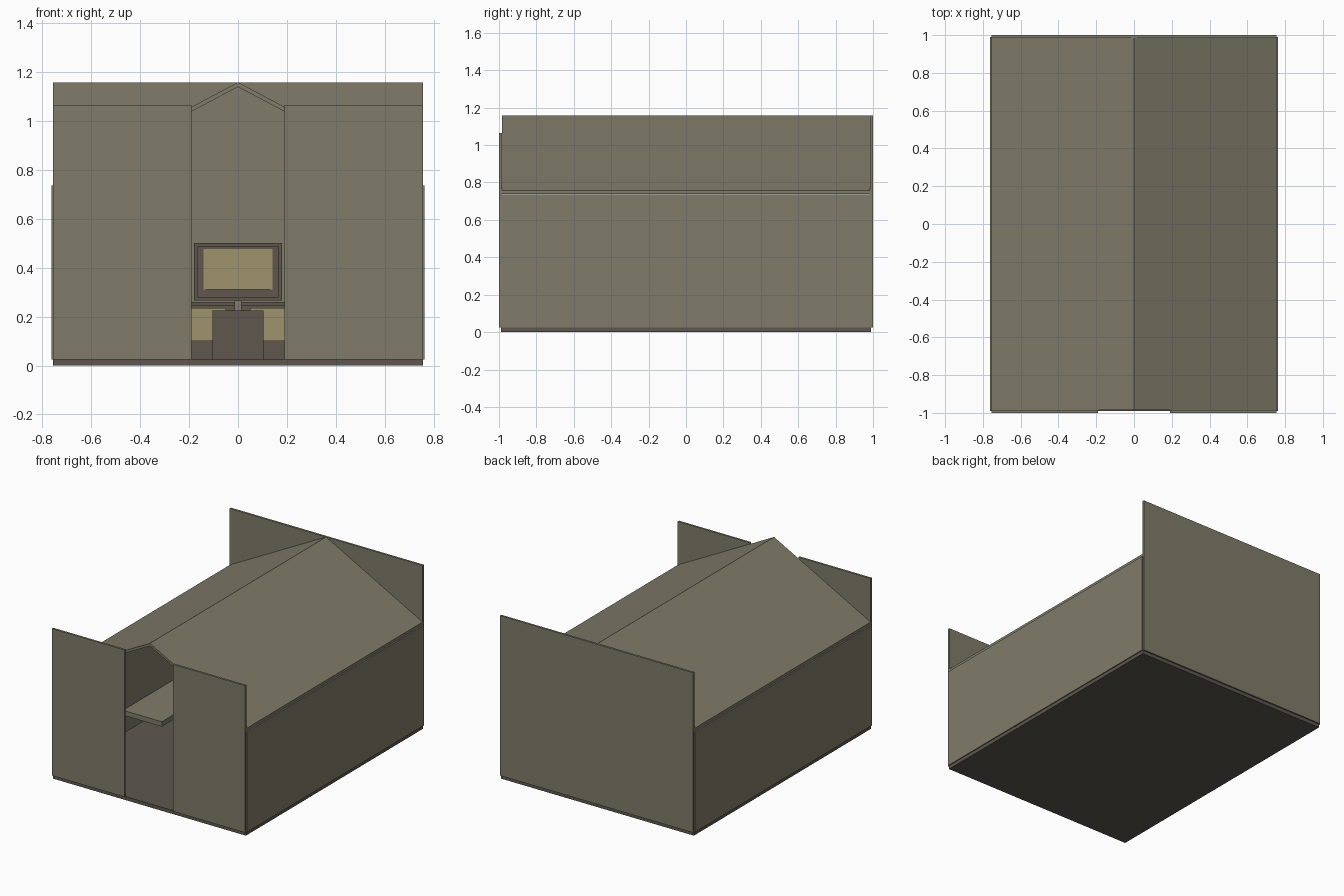
import bpy
import bmesh

cube = bpy.data.objects.get("Cube")
if cube:
    bpy.data.objects.remove(cube, do_unlink=True)


def material(name, color):
    m = bpy.data.materials.new(name)
    m.use_nodes = True
    m.diffuse_color = (*color, 1)
    m.node_tree.nodes["Principled BSDF"].inputs["Base Color"].default_value = (*color, 1)
    return m


KHAKI = material("khaki_metal", (0.216, 0.202, 0.144))
DARK = material("dark_brown", (0.112, 0.096, 0.078))
YELLOW = material("dull_yellow", (0.342, 0.296, 0.156))


def prism(name, profile, y0, y1, mat):
    """Extrude an x-z outline along y."""
    bm = bmesh.new()
    face = bm.faces.new([bm.verts.new((x, y0, z)) for x, z in profile])
    ext = bmesh.ops.extrude_face_region(bm, geom=[face])
    verts = [v for v in ext["geom"] if isinstance(v, bmesh.types.BMVert)]
    bmesh.ops.translate(bm, verts=verts, vec=(0, y1 - y0, 0))
    bmesh.ops.recalc_face_normals(bm, faces=bm.faces)
    mesh = bpy.data.meshes.new(name)
    bm.to_mesh(mesh)
    bm.free()
    mesh.materials.append(mat)
    obj = bpy.data.objects.new(name, mesh)
    bpy.context.collection.objects.link(obj)
    return obj


def box(name, x, y, z, mat):
    outline = [(x[0], z[0]), (x[1], z[0]), (x[1], z[1]), (x[0], z[1])]
    return prism(name, outline, y[0], y[1], mat)


# Shell: floor, back wall, and mirrored side walls, front panels and roof
HALF, END, INNER = 0.755, 1.0, 0.985
FLOOR, EAVE, RIDGE, THICK = 0.025, 0.757, 1.157, 0.019

box("floor", (-HALF, HALF), (-0.99, 0.99), (0, FLOOR), DARK)
box("back_wall", (-HALF, HALF), (INNER, END), (FLOOR, RIDGE), KHAKI)

for side, s in (("left", 1), ("right", -1)):
    box(side + "_side_wall", sorted((s * 0.75, s * 0.762)), (-0.99, 0.99),
        (FLOOR, 0.735), KHAKI)
    box(side + "_front_panel", sorted((s * 0.19, s * HALF)), (-END, -INNER),
        (FLOOR, 1.065), KHAKI)
    prism(side + "_roof", [(0, RIDGE), (s * HALF, EAVE), (s * HALF, EAVE - THICK),
                           (0, RIDGE - THICK)], -INNER, INNER, KHAKI)
    # Long bench fixed to the side wall
    box(side + "_bench", sorted((s * 0.447, s * 0.75)), (-0.213, 0.8),
        (0.153, 0.188), KHAKI)
    # Padded panels below the desk
    box(side + "_desk_pad", sorted((s * 0.05, s * 0.3)), (0.93, 0.95),
        (0.1, 0.235), YELLOW)

# Desk against the back wall
box("desk_base", (-0.3, 0.3), (0.95, INNER), (FLOOR, 0.245), DARK)
box("desk_top", (-0.3, 0.3), (0.75, INNER), (0.245, 0.26), DARK)

# Screen with a raised rim and a yellow face
box("screen_body", (-0.165, 0.165), (0.86, 0.9), (0.28, 0.487), DARK)
for name, x, z in (("top", (-0.18, 0.18), (0.487, 0.5)),
                   ("bottom", (-0.18, 0.18), (0.265, 0.28)),
                   ("left", (0.165, 0.18), (0.28, 0.487)),
                   ("right", (-0.18, -0.165), (0.28, 0.487))):
    box("screen_rim_" + name, x, (0.845, 0.9), z, DARK)
box("screen_face", (-0.14, 0.14), (0.855, 0.86), (0.31, 0.475), YELLOW)
box("screen_inner_face", (-0.13, 0.13), (0.85, 0.855), (0.31, 0.44), YELLOW)
box("screen_stand", (-0.015, 0.015), (0.74, 0.86), (0.225, 0.265), KHAKI)

# Seat block in front of the desk
box("seat_block", (-0.105, 0.105), (0.5, 0.7), (FLOOR, 0.225), DARK)
